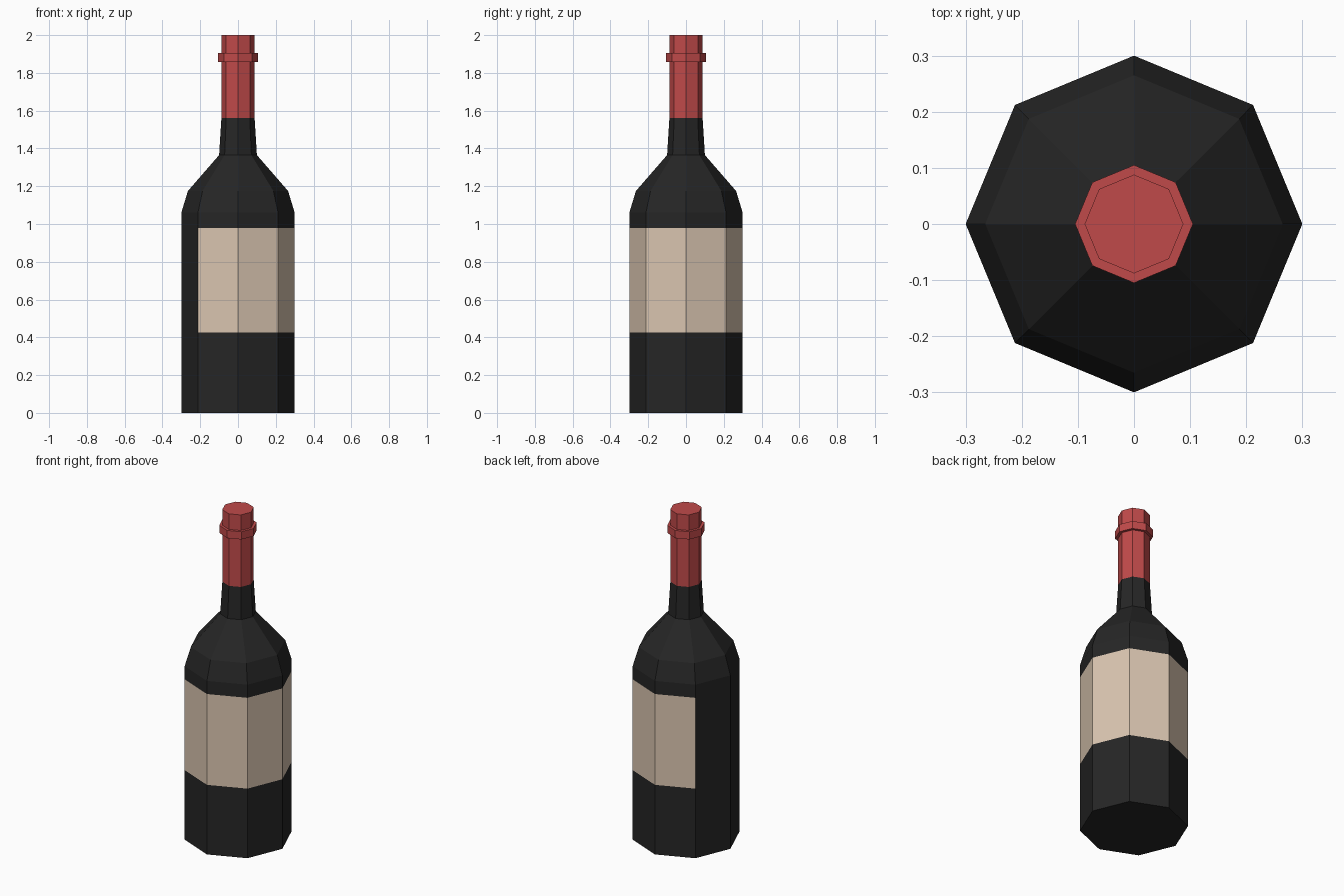
import bpy, bmesh, math

if "Cube" in bpy.data.objects:
    bpy.data.objects.remove(bpy.data.objects["Cube"])

SIDES = 8


def material(name, rgb):
    m = bpy.data.materials.new(name)
    m.diffuse_color = (*rgb, 1.0)
    m.use_nodes = True
    m.node_tree.nodes["Principled BSDF"].inputs["Base Color"].default_value = m.diffuse_color
    return m


def lathe(name, profile, mats, cap_bottom=False, cap_top=False):
    """Spin (radius, height) points into a flat-sided solid."""
    bm = bmesh.new()
    rings = []
    for r, z in profile:
        rings.append([bm.verts.new((r * math.cos(2 * math.pi * i / SIDES),
                                    r * math.sin(2 * math.pi * i / SIDES), z))
                      for i in range(SIDES)])
    for a, b in zip(rings, rings[1:]):
        for i in range(SIDES):
            j = (i + 1) % SIDES
            bm.faces.new((a[i], a[j], b[j], b[i]))
    if cap_bottom:
        bm.faces.new(rings[0][::-1])
    if cap_top:
        bm.faces.new(rings[-1])
    me = bpy.data.meshes.new(name)
    bm.to_mesh(me)
    bm.free()
    for m in mats:
        me.materials.append(m)
    ob = bpy.data.objects.new(name, me)
    bpy.context.collection.objects.link(ob)
    return ob


glass = material("dark_glass", (0.019, 0.019, 0.019))
paper = material("label_paper", (0.70, 0.56, 0.435))
foil = material("red_foil", (0.53, 0.068, 0.068))

# Glass body, shoulder and neck
LABEL_LOW, LABEL_HIGH = 0.425, 0.98
body = lathe("bottle_body",
             [(0.30, 0), (0.30, LABEL_LOW), (0.30, LABEL_HIGH), (0.30, 1.06),
              (0.265, 1.175), (0.10, 1.365), (0.088, 1.56)],
             [glass, paper], cap_bottom=True)

# Label wraps six of the eight sides, leaving the two facing -x bare
for p in body.data.polygons:
    c = p.center
    facing_left = c.x < -0.2
    if LABEL_LOW < c.z < LABEL_HIGH and not facing_left:
        p.material_index = 1

# Foil capsule with its raised lip
lathe("foil_capsule",
      [(0.088, 1.56), (0.088, 1.858), (0.105, 1.858),
       (0.105, 1.905), (0.088, 1.905), (0.088, 2.0)],
      [foil], cap_top=True)
